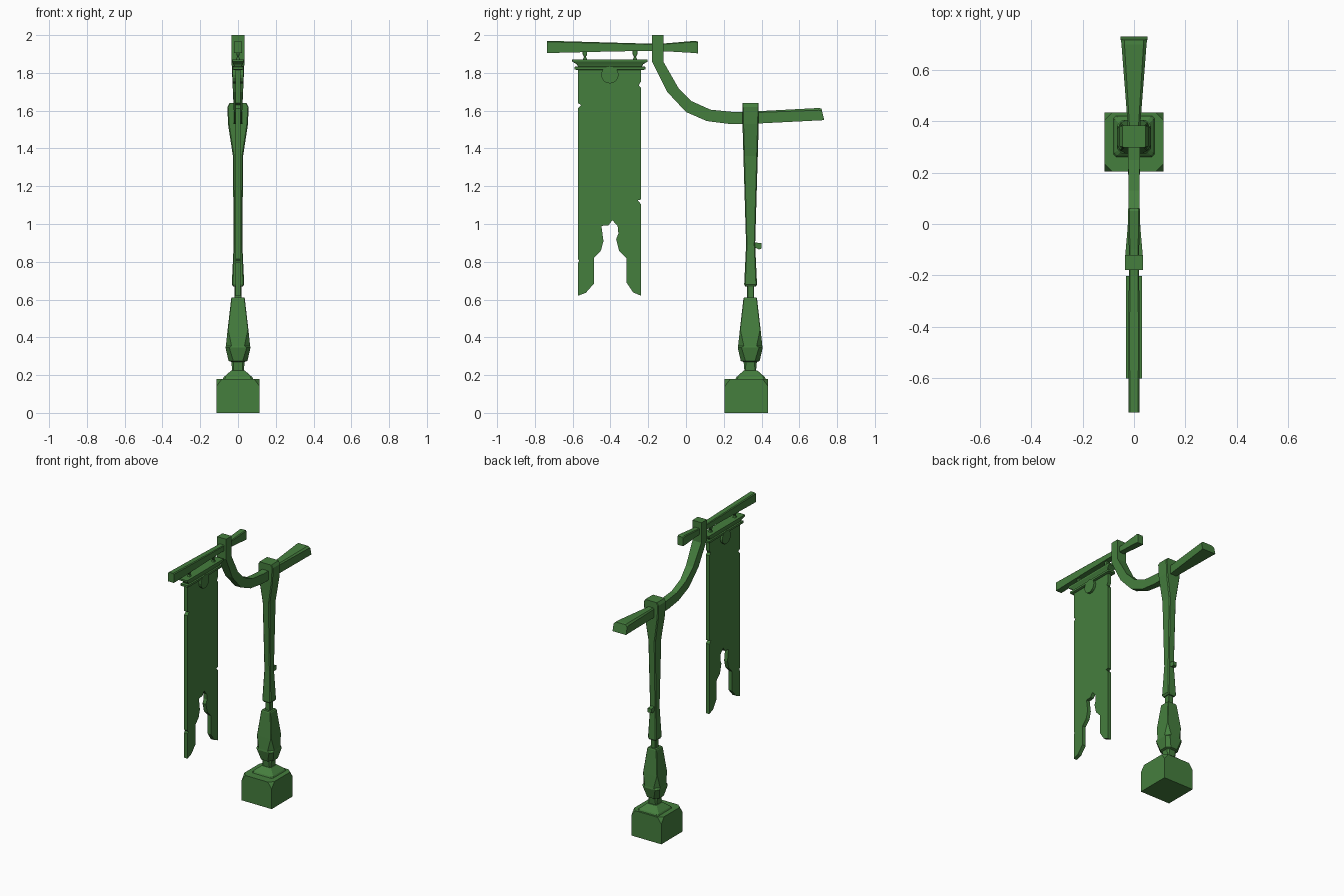
import bpy
import bmesh
from mathutils import Vector

default_cube = bpy.data.objects.get("Cube")
if default_cube:
    bpy.data.objects.remove(default_cube, do_unlink=True)

# One painted green for the whole signpost
green = bpy.data.materials.new("painted green")
green.use_nodes = True
colour = (0.06, 0.21, 0.048, 1)
green.diffuse_color = colour
green.node_tree.nodes["Principled BSDF"].inputs["Base Color"].default_value = colour


def finish(name, bm):
    """Turn a bmesh into a flat shaded green object."""
    bmesh.ops.recalc_face_normals(bm, faces=bm.faces[:])
    mesh = bpy.data.meshes.new(name)
    bm.to_mesh(mesh)
    bm.free()
    mesh.materials.append(green)
    obj = bpy.data.objects.new(name, mesh)
    bpy.context.collection.objects.link(obj)
    return obj


def loft(name, rings):
    """Skin a row of equally sized point rings and cap both ends."""
    bm = bmesh.new()
    rows = [[bm.verts.new(point) for point in ring] for ring in rings]
    count = len(rows[0])
    for lower, upper in zip(rows, rows[1:]):
        for i in range(count):
            j = (i + 1) % count
            bm.faces.new((lower[i], lower[j], upper[j], upper[i]))
    bm.faces.new(rows[0][::-1])
    bm.faces.new(rows[-1])
    return finish(name, bm)


def column_ring(centre, z, half_x, half_y, cut):
    """Horizontal rectangle with its four corners cut off."""
    corner = [(half_x, cut - half_y), (half_x, half_y - cut),
              (half_x - cut, half_y), (cut - half_x, half_y)]
    opposite = [(-x, -y) for x, y in corner]
    return [(x, centre + y, z) for x, y in corner + opposite]


def column(name, centre, profile):
    return loft(name, [column_ring(centre, *row) for row in profile])


def bar_ring(top, bottom, half, cut):
    """Upright section of a bar whose upper edges are cut off."""
    top, bottom = Vector(top), Vector(bottom)
    shoulder = top + (bottom - top).normalized() * cut
    outline = [(-half, bottom), (half, bottom), (half, shoulder),
               (half - cut, top), (cut - half, top), (-half, shoulder)]
    return [(x, p.x, p.y) for x, p in outline]


def bar(name, sections):
    return loft(name, [bar_ring(*section) for section in sections])


def plate(name, outline, half):
    """Extrude a side outline evenly to both sides of the middle plane."""
    return loft(name, [[(x, y, z) for y, z in outline] for x in (-half, half)])


# Foot block with its four upper corners sliced away
foot_y, foot_half, foot_top = 0.32, 0.115, 0.18
bm = bmesh.new()
bmesh.ops.create_cube(bm, size=1)
for v in bm.verts:
    v.co = Vector((v.co.x * foot_half * 2, foot_y + v.co.y * foot_half * 2,
                   (v.co.z + 0.5) * foot_top))
for sx in (-1, 1):
    for sy in (-1, 1):
        corner = Vector((sx * foot_half, foot_y + sy * foot_half, foot_top - 0.04))
        result = bmesh.ops.bisect_plane(
            bm, geom=bm.verts[:] + bm.edges[:] + bm.faces[:],
            plane_co=corner, plane_no=(sx, sy, 0.75), clear_outer=True)
        rim = [g for g in result["geom_cut"] if isinstance(g, bmesh.types.BMEdge)]
        bmesh.ops.holes_fill(bm, edges=rim)
finish("foot_block", bm)

# Stepped collar, turned lower post and neck
post_y = 0.342
column("foot_collar", post_y, [
    (0.17, 0.085, 0.085, 0.01),
    (0.19, 0.075, 0.075, 0.01),
    (0.225, 0.035, 0.035, 0.005),
])
column("lower_post", post_y - 0.002, [
    (0.215, 0.03, 0.03, 0.005),
    (0.27, 0.035, 0.035, 0.012),
    (0.275, 0.05, 0.05, 0.025),
    (0.345, 0.066, 0.066, 0.02),
    (0.355, 0.064, 0.064, 0.03),
    (0.44, 0.055, 0.055, 0.003),
    (0.605, 0.036, 0.036, 0.003),
    (0.612, 0.032, 0.032, 0.003),
])
column("post_neck", post_y, [
    (0.6, 0.019, 0.019, 0.004),
    (0.68, 0.019, 0.019, 0.004),
])

# Tapering upper post with its flared head
column("upper_post", post_y, [
    (0.668, 0.025, 0.028, 0.004),
    (0.68, 0.033, 0.034, 0.006),
    (0.89, 0.023, 0.024, 0.005),
    (1.36, 0.027, 0.038, 0.006),
    (1.53, 0.053, 0.043, 0.006),
    (1.62, 0.056, 0.043, 0.004),
    (1.64, 0.045, 0.043, 0.004),
])
plate("post_peg", [(0.35, 0.905), (0.385, 0.9), (0.4, 0.898),
                   (0.4, 0.87), (0.385, 0.865), (0.35, 0.885)], 0.014)

# Curved arm rising to the hook that carries the beam
bar("curved_arm", [
    ((-0.12, 2), (-0.18, 2), 0.035, 0),
    ((-0.12, 1.86), (-0.18, 1.86), 0.034, 0),
    ((-0.04, 1.72), (-0.1, 1.7), 0.027, 0),
    ((0.03, 1.65), (0, 1.593), 0.022, 0),
    ((0.13, 1.605), (0.11, 1.545), 0.021, 0),
    ((0.25, 1.593), (0.228, 1.53), 0.023, 0),
    ((0.34, 1.595), (0.34, 1.53), 0.024, 0),
])

# Flared tail behind the post
bar("rear_tail", [
    ((0.34, 1.595), (0.34, 1.53), 0.021, 0.006),
    ((0.7, 1.614), (0.715, 1.549), 0.049, 0.012),
    ((0.717, 1.612), (0.732, 1.55), 0.052, 0.014),
])

# Hanging beam, thinner where it passes the hook
bar("hanging_beam", [
    ((-0.735, 1.97), (-0.735, 1.905), 0.022, 0.006),
    ((-0.45, 1.962), (-0.45, 1.912), 0.022, 0.005),
    ((-0.2, 1.955), (-0.2, 1.917), 0.02, 0.004),
    ((-0.1, 1.957), (-0.1, 1.914), 0.02, 0.004),
    ((0.05, 1.97), (0.05, 1.905), 0.024, 0.006),
    ((0.063, 1.965), (0.063, 1.903), 0.022, 0.006),
])

# Moulded rail above the cloth
rail_y = -0.403
column("banner_rail", rail_y, [
    (1.815, 0.02, 0.17, 0.002),
    (1.818, 0.028, 0.188, 0.002),
    (1.832, 0.028, 0.188, 0.002),
    (1.835, 0.02, 0.17, 0.002),
    (1.845, 0.024, 0.175, 0.002),
    (1.86, 0.032, 0.2, 0.002),
    (1.872, 0.032, 0.2, 0.002),
])

# Small hangers between beam and rail
for name, y in (("front_hanger", -0.535), ("rear_hanger", -0.27)):
    column(name, y, [
        (1.868, 0.013, 0.013, 0.004),
        (1.885, 0.005, 0.005, 0.001),
        (1.897, 0.008, 0.012, 0.002),
        (1.918, 0.008, 0.012, 0.002),
    ])

# Rounded crest under the rail
bm = bmesh.new()
bmesh.ops.create_cone(bm, cap_ends=True, segments=16, radius1=0.046,
                      radius2=0.046, depth=0.058)
for v in bm.verts:
    across, up, side = v.co
    v.co = Vector((side, rail_y + across, max(up, 0) + 1.79 + min(up, 0)))
finish("banner_crest", bm)

# Cloth with nicked edges and a split, ragged hem
left, right = -0.572, -0.238
front_edge = [(left, 1.825), (left, 1.64), (left + 0.017, 1.63), (left, 1.612),
              (left, 0.815), (left + 0.007, 0.805), (left, 0.795)]
hem = [(left, 0.62), (-0.53, 0.636), (-0.487, 0.685), (-0.487, 0.82),
       (-0.45, 0.86), (-0.437, 0.91), (-0.448, 0.99), (-0.41, 0.993),
       (-0.39, 1.02), (-0.362, 0.99), (-0.358, 0.95), (-0.37, 0.92),
       (-0.355, 0.86), (-0.315, 0.82), (-0.315, 0.69), (-0.28, 0.638)]
rear_edge = [(right, 0.62), (right, 1.105), (right - 0.018, 1.125), (right, 1.13),
             (right, 1.72), (right - 0.012, 1.735), (right, 1.755), (right, 1.825)]
plate("banner_cloth", front_edge + hem + rear_edge, 0.013)
